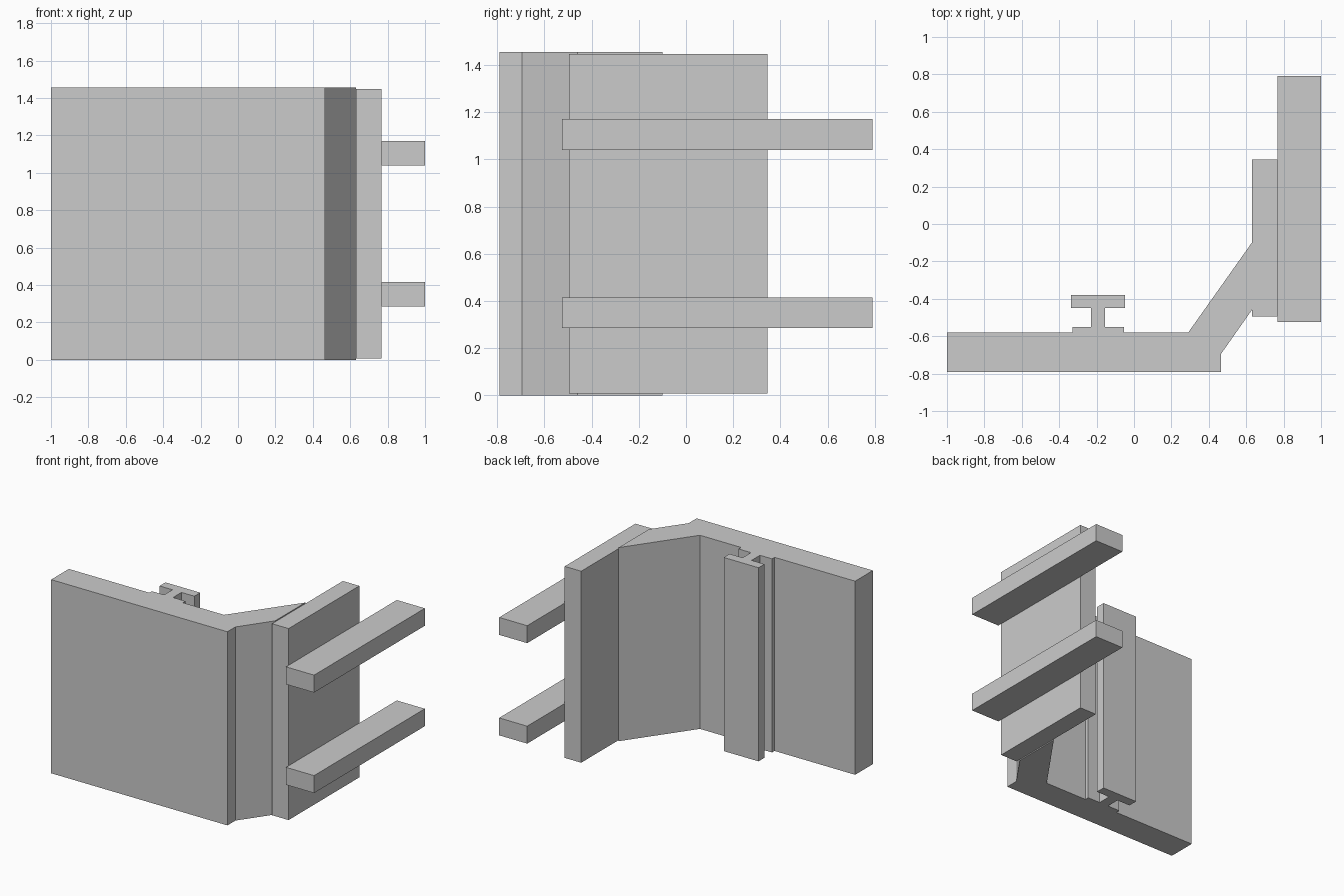
import bpy
import bmesh

cube = bpy.data.objects.get("Cube")
if cube:
    bpy.data.objects.remove(cube, do_unlink=True)

# Single plain grey
grey = bpy.data.materials.new("plain grey")
grey.use_nodes = True
colour = (0.6, 0.6, 0.6, 1)
grey.diffuse_color = colour
grey.node_tree.nodes["Principled BSDF"].inputs["Base Color"].default_value = colour


def extrude_profile(name, points, bottom, top):
    """Raise a flat outline (x, y) into a closed prism."""
    bm = bmesh.new()
    face = bm.faces.new([bm.verts.new((x, y, bottom)) for x, y in points])
    result = bmesh.ops.extrude_face_region(bm, geom=[face])
    raised = [v for v in result["geom"] if isinstance(v, bmesh.types.BMVert)]
    bmesh.ops.translate(bm, verts=raised, vec=(0, 0, top - bottom))
    bmesh.ops.recalc_face_normals(bm, faces=bm.faces)
    mesh = bpy.data.meshes.new(name)
    bm.to_mesh(mesh)
    bm.free()
    mesh.materials.append(grey)
    obj = bpy.data.objects.new(name, mesh)
    bpy.context.collection.objects.link(obj)
    return obj


def rectangle(x0, x1, y0, y1):
    return [(x0, y0), (x1, y0), (x1, y1), (x0, y1)]


HEIGHT = 1.455

# Front wall with its angled return
extrude_profile("bent_wall", [
    (-1, -0.79), (0.465, -0.79), (0.465, -0.695), (0.63, -0.46),
    (0.63, -0.1), (0.29, -0.58), (-1, -0.58)], 0, HEIGHT)

# I-section post on the back of the wall
foot, neck, cap, back = -0.58, -0.55, -0.45, -0.38
extrude_profile("i_beam_post", [
    (-0.33, foot), (-0.053, foot), (-0.053, neck), (-0.155, neck),
    (-0.155, cap), (-0.048, cap), (-0.048, back), (-0.337, back),
    (-0.337, cap), (-0.23, cap), (-0.23, neck), (-0.33, neck)], 0, HEIGHT)

# Side panel
extrude_profile("side_panel", rectangle(0.63, 0.767, -0.495, 0.345), 0.008, 1.447)

# Two horizontal rails on the side panel
for name, bottom in (("lower_rail", 0.285), ("upper_rail", 1.04)):
    extrude_profile(name, rectangle(0.767, 1, -0.525, 0.79), bottom, bottom + 0.131)
